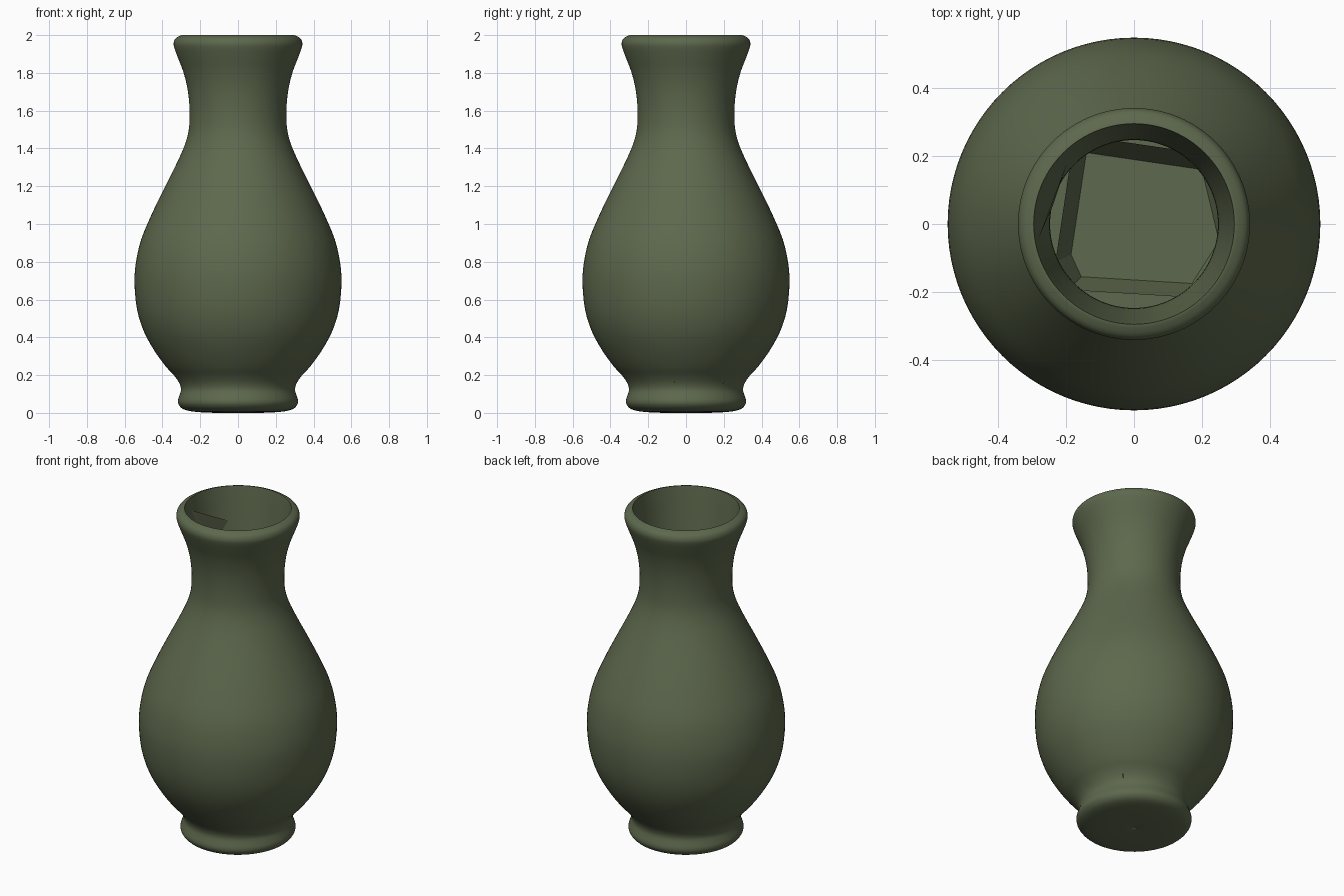
import bpy, bmesh, math
from mathutils import Vector

if "Cube" in bpy.data.objects:
    bpy.data.objects.remove(bpy.data.objects["Cube"])

green = bpy.data.materials.new("olive_green")
green.diffuse_color = (0.110, 0.139, 0.074, 1)
green.use_nodes = True
green.node_tree.nodes["Principled BSDF"].inputs["Base Color"].default_value = green.diffuse_color


def smooth_profile(pts, steps=3):
    """Catmull-Rom interpolation of (radius, height) points."""
    p = [Vector(q) for q in pts]
    p = [p[0]] + p + [p[-1]]
    out = []
    for i in range(1, len(p) - 2):
        a, b, c, d = p[i - 1:i + 3]
        for k in range(steps):
            t = k / steps
            out.append(0.5 * (2 * b + (c - a) * t + (2 * a - 5 * b + 4 * c - d) * t * t
                              + (3 * b - a - 3 * c + d) * t ** 3))
    return out + [p[-1]]


def finish(name, bm, angle):
    me = bpy.data.meshes.new(name)
    bm.to_mesh(me)
    bm.free()
    me.materials.append(green)
    ob = bpy.data.objects.new(name, me)
    bpy.context.collection.objects.link(ob)
    bpy.ops.object.select_all(action='DESELECT')
    ob.select_set(True)
    bpy.context.view_layer.objects.active = ob
    bpy.ops.object.shade_smooth_by_angle(angle=math.radians(angle))
    return ob


def lathe(name, profile, segs=96, angle=40):
    bm = bmesh.new()
    vs = [bm.verts.new((r, 0, z)) for r, z in profile]
    es = [bm.edges.new(e) for e in zip(vs, vs[1:])]
    bmesh.ops.spin(bm, geom=vs + es, cent=(0, 0, 0), axis=(0, 0, 1),
                   angle=2 * math.pi, steps=segs)
    bmesh.ops.remove_doubles(bm, verts=bm.verts, dist=0.0005)
    bmesh.ops.recalc_face_normals(bm, faces=bm.faces)
    return finish(name, bm, angle)


# Vase: outer wall from the foot to the rim
outer = smooth_profile([
    (0, 0.012), (0.02, 0.003), (0.10, 0.0), (0.22, 0.005), (0.285, 0.018), (0.312, 0.04),
    (0.318, 0.065), (0.309, 0.095), (0.302, 0.125), (0.312, 0.16), (0.34, 0.20), (0.38, 0.243),
    (0.44, 0.325), (0.498, 0.43), (0.535, 0.55), (0.548, 0.69), (0.54, 0.80), (0.512, 0.92),
    (0.46, 1.045), (0.40, 1.17), (0.33, 1.31), (0.285, 1.41), (0.262, 1.49), (0.256, 1.57),
    (0.259, 1.65), (0.27, 1.73), (0.291, 1.81), (0.318, 1.88), (0.338, 1.935), (0.340, 1.962),
    (0.328, 1.985), (0.298, 2.0)])

# Inner wall: thin behind the body, down to a flat floor
inner = smooth_profile([
    (0.295, 2.0), (0.285, 1.93), (0.272, 1.83), (0.258, 1.73), (0.249, 1.65), (0.247, 1.57),
    (0.253, 1.49), (0.274, 1.41), (0.318, 1.31), (0.388, 1.17), (0.448, 1.045), (0.50, 0.92),
    (0.528, 0.80), (0.536, 0.69), (0.523, 0.55), (0.486, 0.43), (0.428, 0.325), (0.368, 0.25),
    (0.30, 0.17), (0.285, 0.10), (0.25, 0.05)])
lathe("vase", outer + inner + [Vector((0, 0.05))])

# Faceted floor of the inside
bm = bmesh.new()
low = [(-0.155, -0.155), (0.17, -0.175), (0.25, -0.05), (0.20, 0.16), (-0.14, 0.21), (-0.185, -0.09)]
floor = [bm.verts.new((x, y, 0.06)) for x, y in low]
wall = [bm.verts.new((x * 1.25, y * 1.25, 0.17)) for x, y in low]
bm.faces.new(floor)
for i in range(6):
    j = (i + 1) % 6
    bm.faces.new((floor[j], floor[i], wall[i], wall[j]))
finish("inner_floor", bm, 10)

# Flat facet inside the neck
bm = bmesh.new()
bm.faces.new([bm.verts.new(c) for c in
              [(-0.195, 0.185, 1.80), (-0.238, 0.055, 1.66), (-0.284, -0.05, 1.93)]])
finish("neck_facet", bm, 10)
